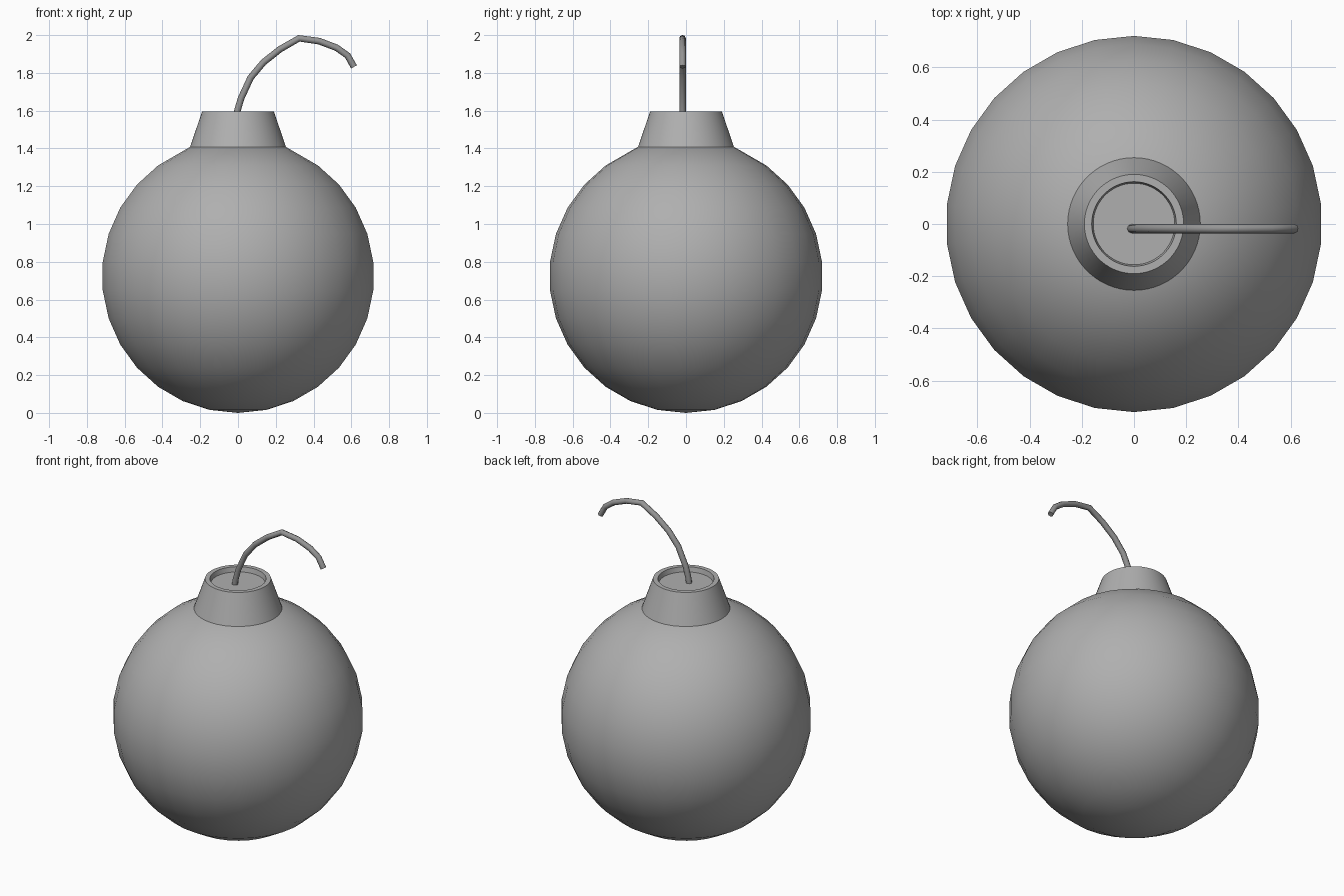
import bpy, bmesh
from math import sin, cos, pi, radians

if "Cube" in bpy.data.objects:
    bpy.data.objects.remove(bpy.data.objects["Cube"])


def grey(name, value):
    mat = bpy.data.materials.new(name)
    mat.diffuse_color = (value, value, value, 1)
    mat.use_nodes = True
    mat.node_tree.nodes["Principled BSDF"].inputs["Base Color"].default_value = mat.diffuse_color
    return mat


def lathe(name, profile, sides, smooth_angle, mat):
    """Revolve (radius, z) points around z; radius 0 becomes a pole."""
    bm = bmesh.new()
    rings = []
    for r, z in profile:
        if r < 1e-6:
            rings.append([bm.verts.new((0, 0, z))] * sides)
        else:
            rings.append([bm.verts.new((r * cos(pi / 2 + 2 * pi * i / sides),
                                        r * sin(pi / 2 + 2 * pi * i / sides), z))
                          for i in range(sides)])
    for a, b in zip(rings, rings[1:]):
        for i in range(sides):
            j = (i + 1) % sides
            quad = list(dict.fromkeys((a[i], a[j], b[j], b[i])))
            bm.faces.new(quad)
    bmesh.ops.recalc_face_normals(bm, faces=bm.faces)
    mesh = bpy.data.meshes.new(name)
    bm.to_mesh(mesh)
    bm.free()
    mesh.materials.append(mat)
    obj = bpy.data.objects.new(name, mesh)
    bpy.context.collection.objects.link(obj)
    shade(obj, smooth_angle)
    return obj


def shade(obj, angle):
    bpy.ops.object.select_all(action='DESELECT')
    obj.select_set(True)
    bpy.context.view_layer.objects.active = obj
    bpy.ops.object.shade_smooth_by_angle(angle=radians(angle))


shell_grey = grey("shell_grey", 0.43)
fuse_grey = grey("fuse_grey", 0.3)

# round body: 30 sides, 15 bands, rising to meet the neck
R = 0.724
body = [(R * sin(pi * k / 15) if k else 0, R - R * cos(pi * k / 15))
        for k in range(14)] + [(0.255, 1.408), (0, 1.43)]
body[13] = (0.4256 * 0.7 + 0.255 * 0.3, 1.342)
body[13:14] = []
lathe("body", body, 30, 40, shell_grey)

# tapered neck with a shallow recess in its top
lathe("neck", [(0, 1.405), (0.255, 1.405), (0.19, 1.595), (0.162, 1.595),
               (0.156, 1.565), (0, 1.565)], 60, 30, shell_grey)

# curved fuse, swept along a path
path = [(-0.009, 1.56), (-0.003, 1.60), (0.016, 1.665), (0.067, 1.775),
        (0.135, 1.856), (0.222, 1.925), (0.323, 1.983), (0.43, 1.968),
        (0.522, 1.933), (0.58, 1.892), (0.614, 1.832)]
curve = bpy.data.curves.new("fuse_path", 'CURVE')
curve.dimensions = '3D'
curve.bevel_depth = 0.0175
curve.bevel_resolution = 2
curve.use_fill_caps = True
curve.materials.append(fuse_grey)
spline = curve.splines.new('POLY')
spline.points.add(len(path) - 1)
for p, (x, z) in zip(spline.points, path):
    p.co = (x, -0.018, z, 1)
fuse = bpy.data.objects.new("fuse", curve)
bpy.context.collection.objects.link(fuse)
bpy.ops.object.select_all(action='DESELECT')
fuse.select_set(True)
bpy.context.view_layer.objects.active = fuse
bpy.ops.object.convert(target='MESH')
shade(bpy.context.view_layer.objects.active, 50)
